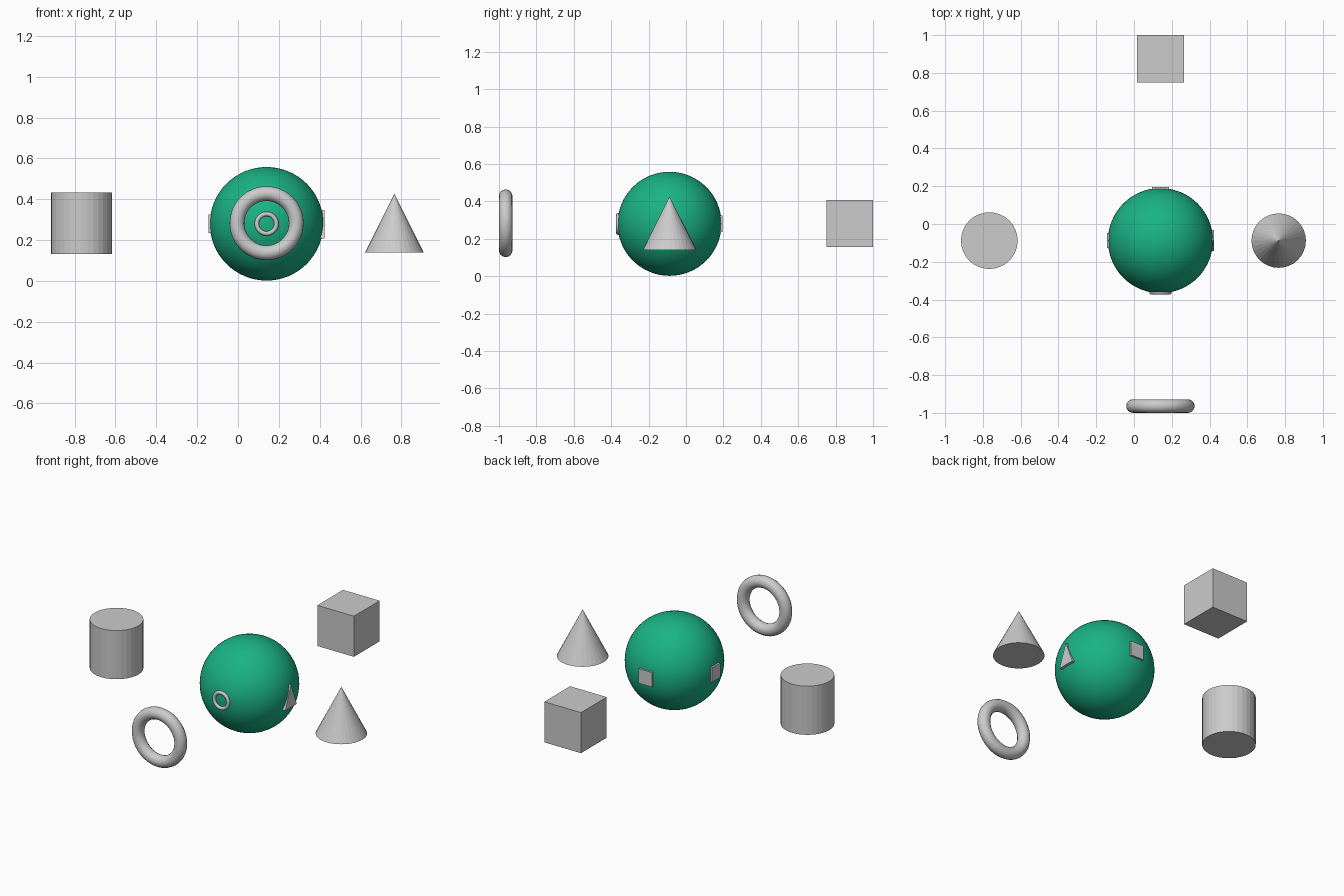
import bpy
from math import pi
from mathutils import Vector

if "Cube" in bpy.data.objects:
    bpy.data.objects.remove(bpy.data.objects["Cube"])

CENTER = Vector((0.14, -0.088, 0.28))
RADIUS = 0.278


def finish(name, scale=None, smooth=False):
    ob = bpy.context.object
    ob.name = name
    if scale:
        ob.scale = scale
        bpy.ops.object.transform_apply(location=False, rotation=False, scale=True)
    if smooth:
        bpy.ops.object.shade_smooth()
    return ob


def box(name, loc, size):
    bpy.ops.mesh.primitive_cube_add(size=1, location=loc)
    return finish(name, size)


def ring(name, loc, major, minor, segs, sides):
    bpy.ops.mesh.primitive_torus_add(location=loc, rotation=(pi / 2, 0, 0),
                                     major_radius=major, minor_radius=minor,
                                     major_segments=segs, minor_segments=sides)
    return finish(name, smooth=True)


# glossy green ball in the middle
bpy.ops.mesh.primitive_uv_sphere_add(segments=64, ring_count=32, radius=RADIUS, location=CENTER)
ball = finish("ball", smooth=True)
green = bpy.data.materials.new("green")
green.diffuse_color = (0.01, 0.45, 0.23, 1)
green.use_nodes = True
green.node_tree.nodes["Principled BSDF"].inputs["Base Color"].default_value = green.diffuse_color
ball.data.materials.append(green)

# four solids standing around the ball
bpy.ops.mesh.primitive_cylinder_add(vertices=32, radius=0.15, depth=0.3,
                                    location=(-0.766, CENTER.y, 0.283))
finish("cylinder")
bpy.ops.mesh.primitive_cone_add(vertices=32, radius1=0.144, depth=0.287,
                                location=(0.766, CENTER.y, 0.283))
finish("cone")
box("cube", (CENTER.x, 0.875, 0.282), (0.25, 0.25, 0.25))
ring("ring", (CENTER.x, -0.964, 0.283), 0.145, 0.036, 48, 16)

# small flat reflections of each solid on the ball
OUT = RADIUS + 0.001
box("cylinder_reflection", CENTER + Vector((-OUT + 0.002, 0, 0)), (0.014, 0.08, 0.09))
box("cube_reflection", CENTER + Vector((0, OUT - 0.002, 0)), (0.09, 0.014, 0.09))
ring("ring_reflection", CENTER + Vector((0, -0.275, 0)), 0.048, 0.011, 24, 8)

# triangular plate for the cone reflection
x0, x1 = 0.265, 0.283
profile = [(-0.056, -0.072), (0.056, -0.072), (0, 0.068)]
verts = [(x, y, z) for x in (x0, x1) for y, z in profile]
faces = [(2, 1, 0), (3, 4, 5)] + [(i, (i + 1) % 3, (i + 1) % 3 + 3, i + 3) for i in range(3)]
mesh = bpy.data.meshes.new("cone_reflection")
mesh.from_pydata(verts, [], faces)
plate = bpy.data.objects.new("cone_reflection", mesh)
plate.location = CENTER
bpy.context.collection.objects.link(plate)
